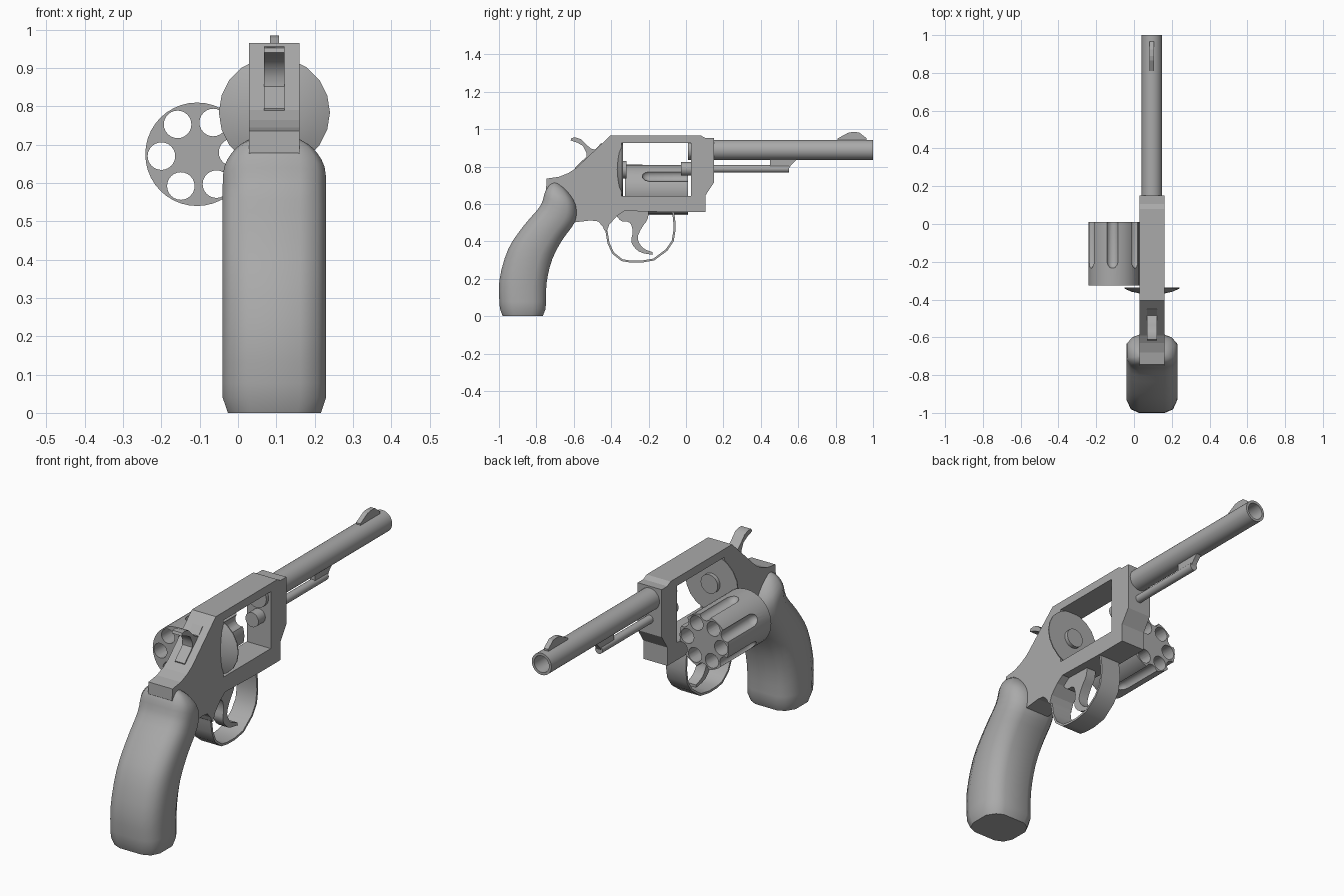
import bpy, bmesh
from math import pi, sin, cos, radians
from mathutils import Vector

if "Cube" in bpy.data.objects:
    bpy.data.objects.remove(bpy.data.objects["Cube"])

XC = 0.095  # mid plane of the body
steel = bpy.data.materials.new("dark_grey")
steel.diffuse_color = (0.4, 0.4, 0.4, 1)
steel.use_nodes = True
steel.node_tree.nodes["Principled BSDF"].inputs["Base Color"].default_value = steel.diffuse_color


def finish(name, bm, angle=None):
    bmesh.ops.remove_doubles(bm, verts=bm.verts, dist=0.0004)
    bmesh.ops.recalc_face_normals(bm, faces=bm.faces)
    for f in bm.faces:
        f.smooth = False
        f.material_index = 0
    me = bpy.data.meshes.new(name)
    bm.to_mesh(me)
    bm.free()
    me.materials.append(steel)
    ob = bpy.data.objects.new(name, me)
    bpy.context.collection.objects.link(ob)
    if angle:
        smooth(ob, angle)
    return ob


def smooth(ob, angle):
    bpy.ops.object.select_all(action='DESELECT')
    ob.select_set(True)
    bpy.context.view_layer.objects.active = ob
    bpy.ops.object.shade_smooth_by_angle(angle=radians(angle))


def spline(pts, steps=3):
    """Catmull-Rom refinement of a list of equal-length tuples."""
    out = []
    for i in range(len(pts) - 1):
        p0, p1, p2, p3 = (pts[max(0, min(len(pts) - 1, i + d))] for d in (-1, 0, 1, 2))
        for s in range(steps):
            t = s / steps
            out.append(tuple(0.5 * (2 * b + (c - a) * t + (2 * a - 5 * b + 4 * c - d) * t ** 2
                                    + (3 * b - a - 3 * c + d) * t ** 3)
                             for a, b, c, d in zip(p0, p1, p2, p3)))
    return out + [tuple(pts[-1])]


def plate(name, loops, half, angle=None):
    """Side profile loops (y, z) filled and extruded across x; later loops are holes."""
    cu = bpy.data.curves.new(name, 'CURVE')
    cu.dimensions, cu.fill_mode, cu.extrude = '2D', 'BOTH', half
    for loop in loops:
        sp = cu.splines.new('POLY')
        sp.points.add(len(loop) - 1)
        for p, (y, z) in zip(sp.points, loop):
            p.co = (y, z, 0, 1)
        sp.use_cyclic_u = True
    tmp = bpy.data.objects.new("tmp", cu)
    bpy.context.collection.objects.link(tmp)
    dg = bpy.context.evaluated_depsgraph_get()
    me = bpy.data.meshes.new_from_object(tmp.evaluated_get(dg))
    bm = bmesh.new()
    bm.from_mesh(me)
    for v in bm.verts:
        y, z, x = v.co
        v.co = (XC + x, y, z)
    bpy.data.objects.remove(tmp)
    return finish(name, bm, angle)


def lathe(name, prof, cx, cz, n=32):
    """Turn (radius, y) points about an axis along y."""
    bm = bmesh.new()
    rings = []
    for r, y in prof:
        if r == 0:
            rings.append([bm.verts.new((cx, y, cz))] * n)
        else:
            rings.append([bm.verts.new((cx + r * cos(2 * pi * i / n), y, cz + r * sin(2 * pi * i / n)))
                          for i in range(n)])
    for a, b in zip(rings, rings[1:]):
        for i in range(n):
            j = (i + 1) % n
            vs = list(dict.fromkeys((a[i], a[j], b[j], b[i])))
            if len(vs) > 2:
                bm.faces.new(vs)
    return finish(name, bm, 35)


def rod(name, r, y0, y1, cx, cz, n=32):
    return lathe(name, [(0, y0), (r, y0), (r, y1), (0, y1)], cx, cz, n)


# Frame with open window
plate("frame", [[(-0.404, 0.966), (0.08, 0.966), (0.105, 0.952), (0.15, 0.952), (0.15, 0.716),
                 (0.105, 0.647), (0.105, 0.556), (-0.06, 0.556), (-0.33, 0.563), (-0.37, 0.535),
                 (-0.41, 0.49), (-0.425, 0.45), (-0.437, 0.46), (-0.445, 0.48), (-0.47, 0.507), (-0.51, 0.512),
                 (-0.595, 0.502), (-0.60, 0.59), (-0.74, 0.66), (-0.748, 0.68), (-0.745, 0.736),
                 (-0.68, 0.745), (-0.63, 0.765), (-0.59, 0.79)],
                [(-0.345, 0.925), (0.028, 0.925), (0.028, 0.642), (-0.345, 0.642)]], 0.066)

# Barrel with bore
lathe("barrel", [(0, 0.01), (0.054, 0.01), (0.054, 1.0), (0.041, 1.0), (0.041, 0.03), (0, 0.03)], XC, 0.889)

# Under-barrel rod, lug and front sight
rod("ejector_rod", 0.02, 0.1, 0.55, XC, 0.788, 20)
plate("rod_lug", [[(0.45, 0.85), (0.603, 0.85), (0.565, 0.812), (0.55, 0.79), (0.45, 0.795)]], 0.013)
plate("front_sight", [[(0.81, 0.93), (0.81, 0.95), (0.865, 0.98), (0.89, 0.985), (0.925, 0.983),
                       (0.965, 0.952), (0.965, 0.93)]], 0.012)

# Recoil shield, its boss, and the knob at the window front
lathe("recoil_shield", [(0, -0.372), (0.06, -0.369), (0.11, -0.358), (0.145, -0.342), (0.145, -0.337),
                        (0, -0.337)], XC, 0.784, 20)
rod("shield_boss", 0.047, -0.345, -0.318, XC, 0.784, 24)
rod("crane_knob", 0.036, -0.026, 0.05, XC, 0.788, 24)

# Swung-out cylinder: six chambers and six flutes
CX, CZ = -0.107, 0.675
drum = rod("cylinder", 0.135, -0.325, 0.01, CX, CZ, 40)
cutters = []
for k in range(6):
    a = radians(3 + 60 * k)
    cutters.append(rod("chamber_cutter", 0.036, -0.4, 0.1, CX + 0.093 * cos(a), CZ + 0.093 * sin(a), 24))
    a += radians(30)
    cutters.append(lathe("flute_cutter", [(0, -0.235), (0.014, -0.231), (0.025, -0.218), (0.031, -0.2),
                                          (0.031, 0.1), (0, 0.1)],
                         CX + 0.139 * cos(a), CZ + 0.139 * sin(a), 20))
for c in cutters:
    m = drum.modifiers.new("cut", 'BOOLEAN')
    m.operation, m.solver, m.object = 'DIFFERENCE', 'EXACT', c
dg = bpy.context.evaluated_depsgraph_get()
cut_mesh = bpy.data.meshes.new_from_object(drum.evaluated_get(dg))
drum.modifiers.clear()
drum.data = cut_mesh
for c in cutters:
    bpy.data.objects.remove(c)
smooth(drum, 35)

# Trigger guard: band offset inward from its outer path
path = [Vector(p) for p in [(-0.435, 0.47), (-0.428, 0.44), (-0.42, 0.39), (-0.395, 0.335), (-0.345, 0.295),
                            (-0.30, 0.287), (-0.24, 0.286), (-0.17, 0.298), (-0.10, 0.35), (-0.066, 0.40),
                            (-0.055, 0.465), (-0.058, 0.52), (-0.065, 0.565)]]
inner = []
for i, p in enumerate(path):
    t = (path[min(i + 1, len(path) - 1)] - path[max(i - 1, 0)]).normalized()
    inner.append(p + Vector((-t.y, t.x)) * 0.011)
plate("trigger_guard", [[tuple(p) for p in path + inner[::-1]]], 0.055, 30)

# Trigger: curved back and front edges
back = spline([(-0.37, 0.535), (-0.345, 0.508), (-0.30, 0.50), (-0.285, 0.45), (-0.292, 0.395),
               (-0.25, 0.345), (-0.178, 0.328)])
front = spline([(-0.178, 0.342), (-0.23, 0.365), (-0.258, 0.415), (-0.238, 0.47), (-0.205, 0.52), (-0.20, 0.575)])
plate("trigger", [back + front + [(-0.34, 0.575)]], 0.026, 40)

# Hammer
plate("hammer", [[(-0.617, 0.94), (-0.612, 0.953), (-0.59, 0.956), (-0.56, 0.946), (-0.535, 0.92), (-0.51, 0.897),
                  (-0.485, 0.89), (-0.453, 0.926), (-0.40, 0.85), (-0.50, 0.75), (-0.592, 0.788), (-0.594, 0.794),
                  (-0.533, 0.852), (-0.533, 0.875), (-0.55, 0.91), (-0.58, 0.927)]], 0.027, 40)

# Grip: lofted rounded-octagon sections, (back y,z, front y,z, width factor)
levels = [(-0.995, 0.04, -0.75, 0.04, 1), (-0.998, 0.19, -0.745, 0.18, 1),
          (-0.95, 0.36, -0.715, 0.305, 1), (-0.865, 0.487, -0.66, 0.41, 1), (-0.78, 0.588, -0.594, 0.505, 1),
          (-0.755, 0.66, -0.59, 0.595, 0.97), (-0.735, 0.70, -0.63, 0.665, 0.75), (-0.71, 0.718, -0.675, 0.706, 0.48)]
levels = [(-0.98, 0.0, -0.766, 0.0, 0.9)] + spline(levels)
half = [(0, 0.067), (0.08, 0.112), (0.28, 0.135), (0.72, 0.135), (0.92, 0.105), (1, 0.067)]
section = half + [(t, -w) for t, w in reversed(half)]
bm = bmesh.new()
rings = []
for by, bz, fy, fz, s in levels:
    rings.append([bm.verts.new((XC + w * s, by + (fy - by) * t, bz + (fz - bz) * t)) for t, w in section])
for a, b in zip(rings, rings[1:]):
    for i in range(len(section)):
        j = (i + 1) % len(section)
        bm.faces.new((a[i], a[j], b[j], b[i]))
bm.faces.new(rings[0])
bm.faces.new(rings[-1])
finish("grip", bm, 50)
